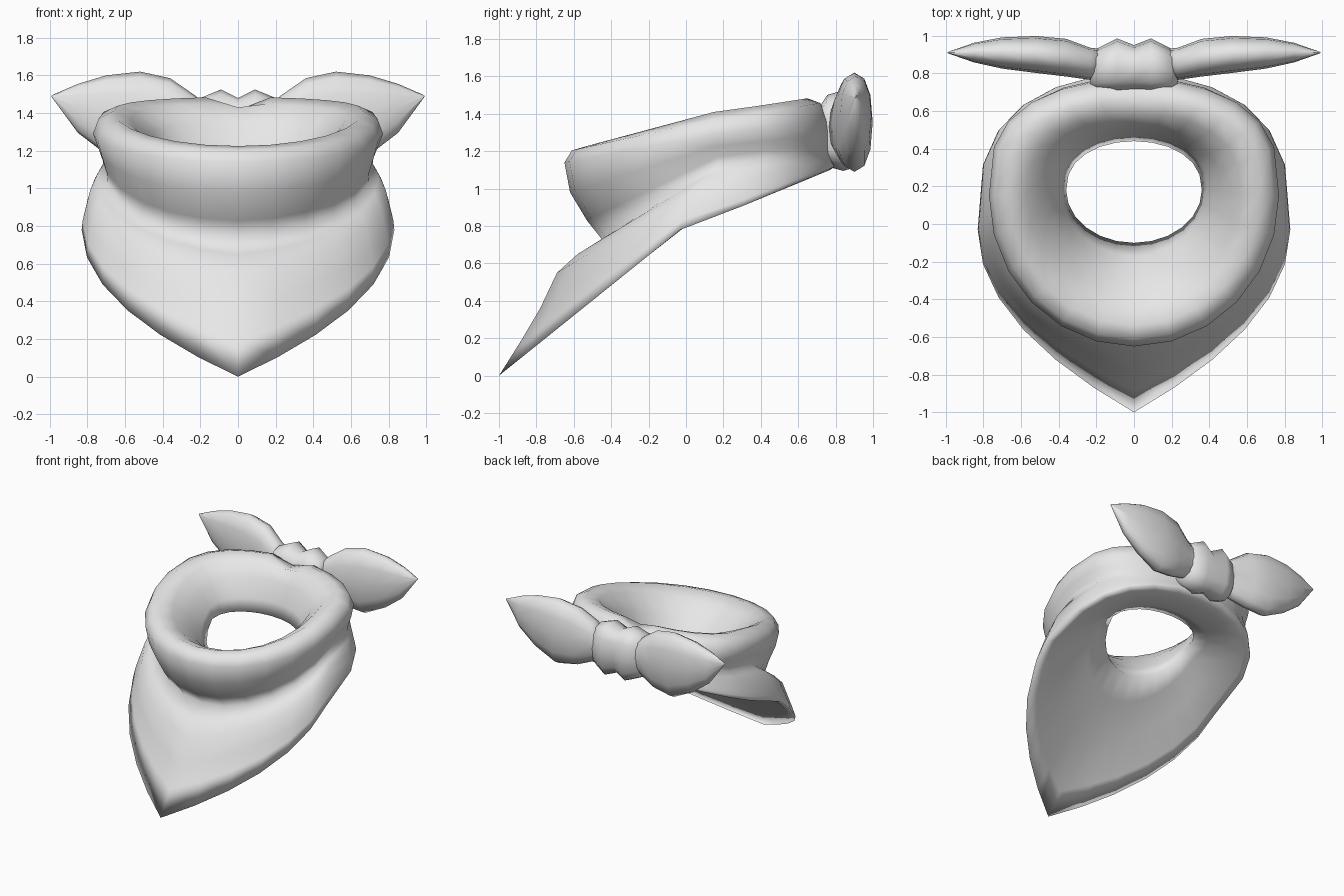
import bpy, bmesh, math

if "Cube" in bpy.data.objects:
    bpy.data.objects.remove(bpy.data.objects["Cube"])

cloth = bpy.data.materials.new("light_grey_cloth")
cloth.diffuse_color = (0.8, 0.8, 0.8, 1)
cloth.use_nodes = True
cloth.node_tree.nodes["Principled BSDF"].inputs["Base Color"].default_value = cloth.diffuse_color


def loft(name, rings, wrap=False, angle=60):
    """Skin a row of closed rings; wrap joins last to first, else ends are capped."""
    bm = bmesh.new()
    vs = [[bm.verts.new(p) for p in ring] for ring in rings]
    n = len(vs[0])
    for k in range(len(vs) if wrap else len(vs) - 1):
        a, b = vs[k], vs[(k + 1) % len(vs)]
        for i in range(n):
            j = (i + 1) % n
            bm.faces.new((a[i], a[j], b[j], b[i]))
    if not wrap:
        bm.faces.new(vs[0])
        bm.faces.new(vs[-1])
    bmesh.ops.recalc_face_normals(bm, faces=bm.faces)
    me = bpy.data.meshes.new(name)
    bm.to_mesh(me)
    bm.free()
    me.materials.append(cloth)
    ob = bpy.data.objects.new(name, me)
    bpy.context.collection.objects.link(ob)
    bpy.ops.object.select_all(action='DESELECT')
    ob.select_set(True)
    bpy.context.view_layer.objects.active = ob
    bpy.ops.object.shade_smooth_by_angle(angle=math.radians(angle))
    return ob


def neck_ring(w, ym, yf, yb, zf, zs, zb, point=0.0, dip=0.0, square=0.65, n=24):
    """Ring round the neck: half width, y of widest/front/back, z of front/side/back."""
    ring = []
    for i in range(n):
        t = 2 * math.pi * i / n
        x, c = w * math.sin(t), math.cos(t)
        if c >= 0:  # front half, optionally drawn to a point
            u = t if t <= math.pi else 2 * math.pi - t
            g = c * (1 - point) + (1 - u / (math.pi / 2)) * point
            ring.append((x, ym + (yf - ym) * g, zs + (zf - zs) * g))
        else:  # back half, slightly squared
            z = zs + (zb - zs) * (-c) ** 0.7
            if c < -0.99:  # rim pressed down under the knot
                z -= dip
            ring.append((x, ym + (yb - ym) * (-c) ** square, z))
    return ring


# Bandana: collar roll, fold, pointed flap and underside in one closed skin
bandana = [
    neck_ring(.36, .18, -.10, .44, .84, 1.08, 1.10, square=.85),    # neck hole
    neck_ring(.39, .19, -.17, .47, .94, 1.16, 1.20, square=.85),
    neck_ring(.46, .18, -.28, .52, 1.07, 1.27, 1.35, square=.8),
    neck_ring(.57, .16, -.43, .59, 1.18, 1.37, 1.45, dip=.02, square=.75),
    neck_ring(.66, .15, -.54, .66, 1.225, 1.41, 1.485, dip=.07),    # rim
    neck_ring(.74, .15, -.61, .73, 1.205, 1.37, 1.46, dip=.05),
    neck_ring(.77, .15, -.65, .77, 1.14, 1.29, 1.37),               # collar bulge
    neck_ring(.745, .15, -.62, .78, .98, 1.225, 1.30),
    neck_ring(.72, .17, -.53, .78, .83, 1.17, 1.25),
    neck_ring(.715, .17, -.45, .78, .73, 1.13, 1.22),               # crease
    neck_ring(.75, .11, -.58, .78, .65, 1.07, 1.19, .2),            # flap
    neck_ring(.785, .04, -.69, .79, .55, .99, 1.16, .4),
    neck_ring(.81, .00, -.78, .80, .36, .89, 1.14, .55),
    neck_ring(.825, -.02, -.88, .80, .19, .83, 1.13, .68),
    neck_ring(.83, -.03, -1.0, .80, .00, .78, 1.12, .77),           # flap edge
    neck_ring(.77, .00, -.86, .77, .16, .80, 1.10, .68),            # underside
    neck_ring(.60, .08, -.55, .70, .46, .92, 1.08, .4),
    neck_ring(.45, .15, -.28, .55, .70, 1.02, 1.08, square=.75),
]
loft("bandana", bandana, wrap=True, angle=180)


def cross_ring(x, yc, ry, zc, rz, n=12, power=0.88):
    """Rounded cross-section standing across the x axis."""
    def full(v):
        return math.copysign(abs(v) ** power, v)
    return [(x, yc + ry * full(math.sin(2 * math.pi * i / n)),
             zc + rz * full(math.cos(2 * math.pi * i / n))) for i in range(n)]


# Tied ends: two mirrored leaf shapes
leaf = [
    (.17, .86, .07, 1.33, .11),
    (.23, .85, .085, 1.33, .165),
    (.36, .883, .10, 1.35, .235),
    (.52, .90, .098, 1.355, .265),
    (.70, .908, .083, 1.39, .21),
    (.85, .91, .052, 1.425, .13),
    (.99, .91, .003, 1.49, .004),
]
for side, sx in (("right", 1), ("left", -1)):
    loft(side + "_tied_end", [cross_ring(sx * s[0], *s[1:]) for s in leaf])

# Knot: two bulges with a groove between
half = [
    (.23, .81, .08, 1.31, .11),
    (.20, .815, .115, 1.31, .17),
    (.09, .84, .145, 1.31, .215),
]
knot = [(-s[0],) + s[1:] for s in half] + [(0, .825, .125, 1.305, .175)] + half[::-1]
loft("knot", [cross_ring(*s, power=.8) for s in knot], angle=75)
